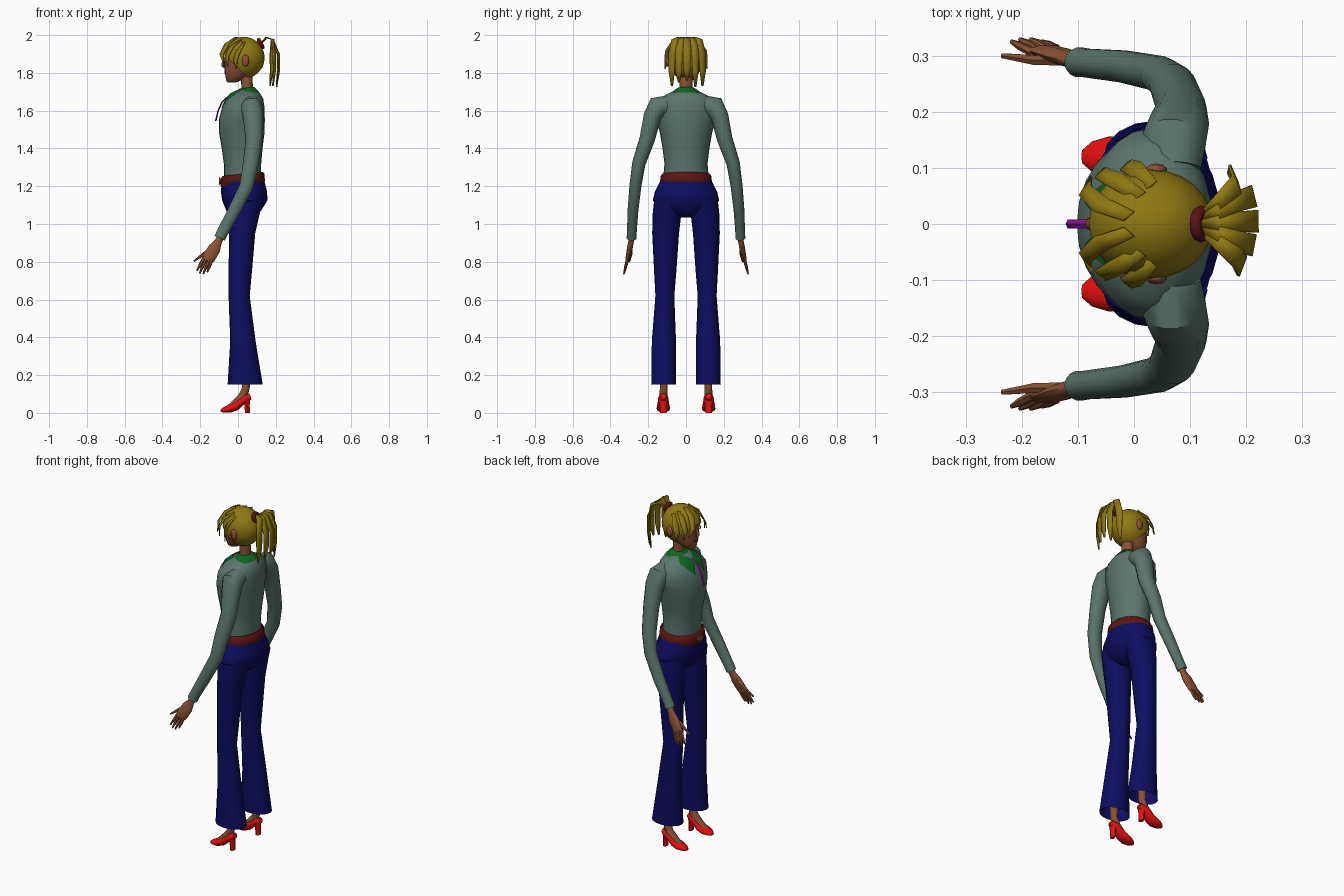
import bpy, bmesh, math
from mathutils import Vector


def mat(name, r, g, b):
    m = bpy.data.materials.new(name)
    m.diffuse_color = (r, g, b, 1)
    return m


SWEATER = mat("grey_green_knit", 0.105, 0.175, 0.15)
HAIR = mat("blonde", 0.27, 0.19, 0.006)
DENIM = mat("navy_denim", 0.004, 0.004, 0.12)
SKIN = mat("skin", 0.25, 0.085, 0.036)
LEATHER = mat("dark_red", 0.1, 0.008, 0.007)
GREEN = mat("collar_green", 0.004, 0.13, 0.015)
PURPLE = mat("purple", 0.3, 0.007, 0.36)
RED = mat("shoe_red", 0.85, 0.005, 0.005)
WHITE = mat("eye_white", 0.6, 0.6, 0.6)
DARK = mat("eye_dark", 0.02, 0.012, 0.01)


def finish(name, bm, m, angle=50):
    bmesh.ops.recalc_face_normals(bm, faces=bm.faces)
    me = bpy.data.meshes.new(name)
    bm.to_mesh(me)
    bm.free()
    me.materials.append(m)
    ob = bpy.data.objects.new(name, me)
    bpy.context.collection.objects.link(ob)
    bpy.ops.object.select_all(action='DESELECT')
    ob.select_set(True)
    bpy.context.view_layer.objects.active = ob
    bpy.ops.object.shade_smooth_by_angle(angle=math.radians(angle))
    return ob


def loft(name, rings, m, n=16, follow=False, caps=(True, True), shear=0, s=1):
    """Skin elliptical rings (x, y, z, rx, ry); follow turns them along the path."""
    bm = bmesh.new()
    cs = [Vector(r[:3]) for r in rings]
    loops = []
    for i, r in enumerate(rings):
        a, b = Vector((1, 0, 0)), Vector((0, 1, 0))
        if follow:
            t = (cs[min(i + 1, len(cs) - 1)] - cs[max(i - 1, 0)]).normalized()
            b = (b - t * t.y).normalized()
            a = b.cross(t)
        loop = []
        for k in range(n):
            w = 2 * math.pi * k / n
            p = cs[i] + a * r[3] * math.cos(w) + b * r[4] * math.sin(w)
            p.z += shear * (p.x - cs[i].x)
            loop.append(bm.verts.new((p.x, p.y * s, p.z)))
        loops.append(loop)
    for l0, l1 in zip(loops, loops[1:]):
        for k in range(n):
            bm.faces.new((l0[k], l0[(k + 1) % n], l1[(k + 1) % n], l1[k]))
    if caps[0]:
        bm.faces.new(loops[0])
    if caps[1]:
        bm.faces.new(loops[-1])
    return finish(name, bm, m)


def ribbon(name, pts, widths, side, m, thick=0.004):
    """Tapered flat lock along pts, wide in the side direction."""
    bm = bmesh.new()
    side = Vector(side).normalized()
    rows = [[bm.verts.new(Vector(p) + side * w * k + Vector((0, 0, 0)))
             for k in (-0.5, 0.5)] for p, w in zip(pts, widths)]
    for (a, b), (c, d) in zip(rows, rows[1:]):
        bm.faces.new((a, b, d, c))
    ob = finish(name, bm, m)
    ob.modifiers.new("thickness", 'SOLIDIFY').thickness = thick
    return ob


def ball(name, c, r, m, cut=None, seg=20):
    bm = bmesh.new()
    bmesh.ops.create_uvsphere(bm, u_segments=seg, v_segments=seg // 2 + 2, radius=1)
    for v in bm.verts:
        v.co = Vector((v.co.x * r[0] + c[0], v.co.y * r[1] + c[1], v.co.z * r[2] + c[2]))
    if cut:
        bmesh.ops.bisect_plane(bm, geom=bm.verts[:] + bm.edges[:] + bm.faces[:],
                               plane_co=cut[0], plane_no=cut[1], clear_inner=True)
    return finish(name, bm, m)


# Sweater body
torso = loft("sweater_body", [
    (.025, 0, 1.23, .098, .122), (.024, 0, 1.32, .099, .114), (.022, 0, 1.40, .108, .124),
    (.02, 0, 1.48, .12, .138), (.02, 0, 1.55, .122, .155), (.028, 0, 1.62, .112, .17),
    (.038, 0, 1.665, .095, .14), (.043, 0, 1.69, .075, .095), (.046, 0, 1.708, .05, .058)],
    SWEATER, 24)

# Belt and buckle
loft("belt", [(.025, 0, 1.205, .112, .132), (.025, 0, 1.215, .118, .138),
              (.025, 0, 1.255, .114, .134), (.025, 0, 1.265, .105, .125)],
     LEATHER, 24, shear=.1)
loft("buckle", [(-.085, 0, 1.228, .008, .024), (-.1, 0, 1.228, .022, .028)],
     SKIN, 4, follow=True)

# Trousers
loft("trouser_seat", [(.03, 0, 1.035, .05, .05), (.03, 0, 1.07, .092, .13),
                      (.036, 0, 1.125, .12, .176), (.032, 0, 1.17, .122, .165),
                      (.026, 0, 1.235, .112, .133)], DENIM, 24)
for s in (1, -1):
    loft("trouser_leg", [
        (.038, .118, .15, .093, .066), (.026, .117, .38, .067, .064),
        (.006, .112, .62, .056, .05), (.012, .11, .75, .062, .059),
        (.022, .108, .95, .069, .071), (.032, .1, 1.06, .084, .076),
        (.036, .093, 1.13, .1, .075)], DENIM, 16, caps=(False, True), s=s)

    # Sleeve with cuff
    loft("sleeve", [
        (.07, .1, 1.63, .05, .05), (.072, .15, 1.618, .058, .06), (.08, .178, 1.57, .054, .048),
        (.085, .205, 1.45, .045, .042), (.068, .25, 1.32, .042, .036),
        (.045, .268, 1.2, .037, .032), (-.02, .281, 1.07, .034, .029),
        (-.085, .287, .95, .03, .026), (-.097, .288, .925, .03, .027)],
        SWEATER, 14, follow=True, s=s)

    # Hand
    loft("palm", [(-.085, .286, .945, .019, .016), (-.105, .291, .905, .02, .015),
                  (-.125, .298, .87, .033, .015), (-.155, .308, .82, .034, .012),
                  (-.163, .311, .805, .028, .008)], SKIN, 10, follow=True, s=s)
    for base, tip in (((-.178, .305, .825), (-.218, .325, .752)),
                      ((-.168, .309, .82), (-.203, .329, .738)),
                      ((-.153, .311, .812), (-.184, .329, .735)),
                      ((-.138, .311, .81), (-.163, .325, .745))):
        b, t = Vector(base), Vector(tip)
        loft("finger", [(*b, .009, .009), (*b.lerp(t, .6), .008, .008), (*t, .004, .004)],
             SKIN, 6, follow=True, s=s)
    loft("thumb", [(-.12, .292, .885, .012, .011), (-.175, .292, .845, .01, .01),
                   (-.235, .3, .802, .004, .005)], SKIN, 6, follow=True, s=s)

    # Foot and heeled shoe
    loft("foot", [(.042, .118, .24, .026, .026), (.042, .118, .13, .02, .021),
                  (.025, .12, .085, .025, .023), (-.02, .12, .05, .016, .022),
                  (-.05, .12, .032, .01, .018)], SKIN, 10, follow=True, s=s)
    loft("shoe", [(.066, .12, .088, .016, .016), (.045, .12, .08, .023, .027),
                  (.015, .12, .06, .023, .029), (-.015, .12, .034, .024, .034),
                  (-.045, .12, .022, .021, .036), (-.075, .12, .015, .014, .027),
                  (-.092, .12, .011, .006, .012)], RED, 12, follow=True, s=s)
    loft("shoe_heel", [(.05, .12, 0, .013, .018), (.048, .12, .04, .014, .019),
                       (.044, .12, .085, .021, .025)], RED, 8, s=s)

    # Collar lapel hugging the chest
    bm = bmesh.new()
    pts = ((.02, .05, 1.715), (-.02, .085, 1.675), (-.085, .04, 1.61), (-.05, 0, 1.675))
    bm.faces.new([bm.verts.new((x, y * s, z)) for x, y, z in pts])
    bmesh.ops.subdivide_edges(bm, edges=bm.edges[:], cuts=5, use_grid_fill=True)
    lapel = finish("collar_lapel", bm, GREEN)
    wrap = lapel.modifiers.new("hug", 'SHRINKWRAP')
    wrap.target = torso
    wrap.wrap_mode = 'ABOVE_SURFACE'
    wrap.offset = .006

    # Ear and eye
    ball("ear", (.04, .096 * s, 1.865), (.02, .012, .032), SKIN, seg=10)
    ball("eye", (-.066, .033 * s, 1.868), (.007, .015, .008), WHITE, seg=10)
    ball("pupil", (-.071, .033 * s, 1.868), (.004, .006, .007), DARK, seg=8)

    # Fringe and side locks
    for path in (((-.01, .015, 1.99), (-.06, .035, 1.955), (-.088, .06, 1.9), (-.078, .085, 1.85)),
                 ((.01, .05, 1.975), (-.035, .08, 1.94), (-.06, .092, 1.89), (-.055, .1, 1.835)),
                 ((.03, .07, 1.965), (.0, .1, 1.915), (-.015, .106, 1.87), (-.01, .112, 1.82))):
        ribbon("hair_lock", [(x, y * s, z) for x, y, z in path],
               (.025, .034, .028, .003), (.7, .6 * s, .1), HAIR)

# Collar band and neck ribbon
loft("collar_band", [(.044, 0, 1.69, .07, .085), (.046, 0, 1.708, .053, .062),
                     (.048, 0, 1.722, .038, .042)], GREEN, 20, shear=.1)
loft("neck_ribbon", [(-.035, 0, 1.69, .004, .008), (-.085, 0, 1.645, .004, .008),
                     (-.105, 0, 1.6, .004, .008), (-.118, 0, 1.545, .004, .008)],
     PURPLE, 4, follow=True)

# Neck, head, nose, lips
loft("neck", [(.05, 0, 1.69, .031, .034), (.045, 0, 1.8, .03, .034)], SKIN, 14)
loft("head", [(-.035, 0, 1.748, .02, .018), (-.025, 0, 1.758, .037, .034),
              (-.005, 0, 1.785, .062, .056), (.008, 0, 1.82, .08, .07),
              (.016, 0, 1.865, .088, .08), (.022, 0, 1.91, .092, .082),
              (.028, 0, 1.95, .075, .068), (.03, 0, 1.97, .045, .04)], SKIN, 20)
loft("nose", [(-.068, 0, 1.88, .005, .006), (-.078, 0, 1.85, .009, .01),
              (-.076, 0, 1.834, .01, .013), (-.068, 0, 1.826, .006, .009)], SKIN, 8)
ball("lips", (-.066, 0, 1.802), (.007, .02, .007), LEATHER, seg=10)

# Hair cap cut along a slanted hairline
ball("hair_cap", (.029, 0, 1.88), (.112, .098, .111), HAIR,
     cut=((0, 0, 1.825), (1, 0, 1)), seg=24)

# Hair band
bpy.ops.mesh.primitive_torus_add(major_radius=.022, minor_radius=.011, major_segments=16,
                                 minor_segments=8, location=(.12, 0, 1.955),
                                 rotation=(0, math.radians(62), 0))
band = bpy.context.object
band.name = "hair_band"
band.data.materials.append(LEATHER)
bpy.ops.object.shade_smooth_by_angle(angle=math.radians(60))

# Ponytail locks fanning out behind the head
for y, x, z in ((-.075, .195, 1.73), (-.038, .215, 1.75), (.005, .222, 1.76),
                (.05, .215, 1.725), (.088, .18, 1.73)):
    ribbon("ponytail_lock", [(.118, y * .15, 1.955), (.15, y * .45, 1.99), (.185, y * .8, 1.978),
                             (x, y, 1.9), (x, y * 1.02, 1.81), (x - .008, y, z)],
           (.012, .026, .036, .04, .034, .01), (-y * 5, 1, 0), HAIR, .005)
